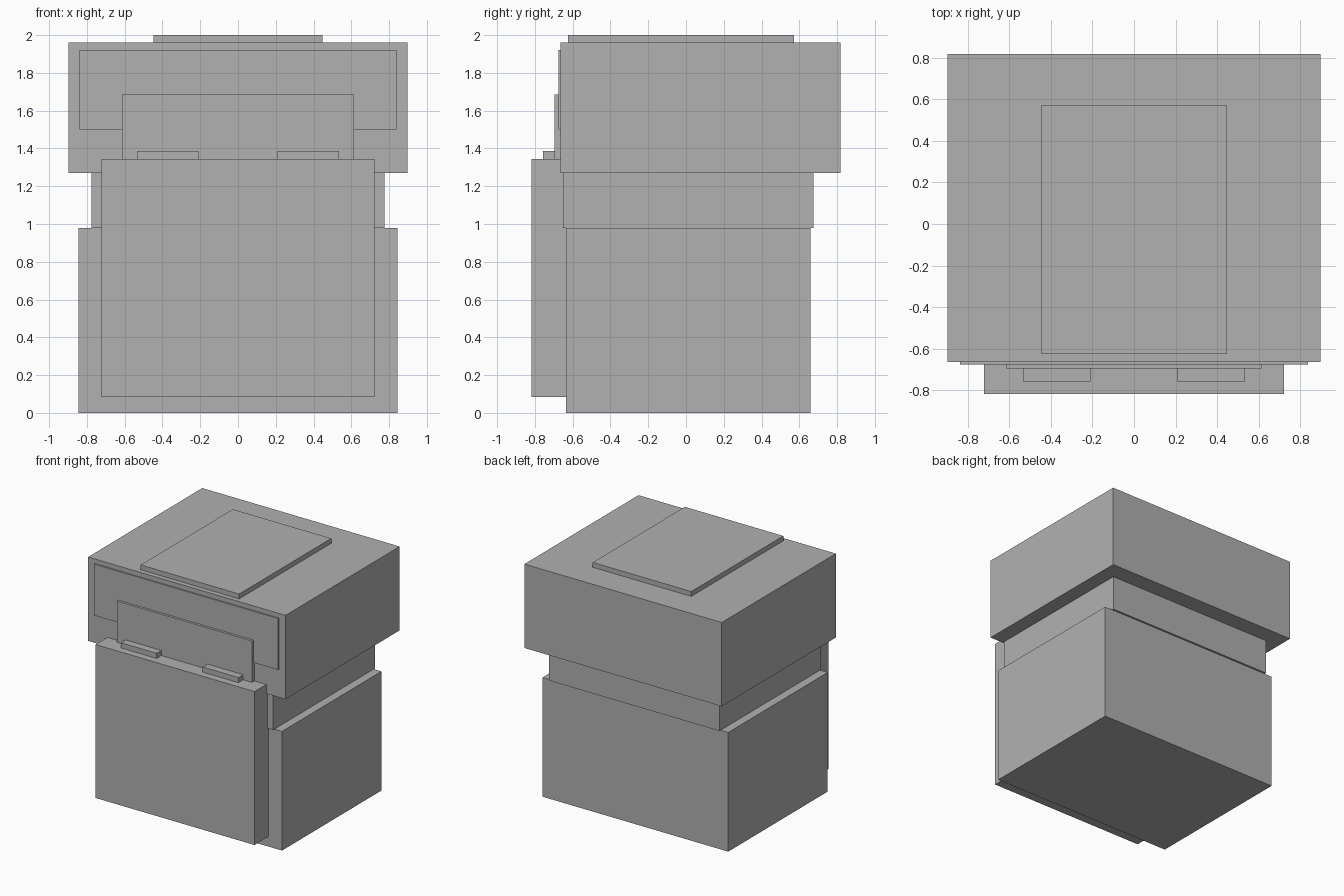
import bpy
import bmesh
from mathutils import Vector

if "Cube" in bpy.data.objects:
    bpy.data.objects.remove(bpy.data.objects["Cube"])

grey = bpy.data.materials.new("plain_grey")
grey.diffuse_color = (0.44, 0.44, 0.44, 1.0)
grey.use_nodes = True
grey.node_tree.nodes["Principled BSDF"].inputs["Base Color"].default_value = grey.diffuse_color


def box(name, x, y, z):
    """Box spanning the (min, max) ranges x, y and z."""
    lo, hi = Vector((x[0], y[0], z[0])), Vector((x[1], y[1], z[1]))
    centre, size = (lo + hi) / 2, hi - lo
    bm = bmesh.new()
    bmesh.ops.create_cube(bm, size=1)
    bmesh.ops.scale(bm, vec=size, verts=bm.verts)
    mesh = bpy.data.meshes.new(name)
    bm.to_mesh(mesh)
    bm.free()
    mesh.materials.append(grey)
    obj = bpy.data.objects.new(name, mesh)
    obj.location = centre
    bpy.context.collection.objects.link(obj)
    return obj


def centred(name, half_width, y, z):
    return box(name, (-half_width, half_width), y, z)


# Stacked body
centred("base_body", 0.845, (-0.635, 0.658), (0, 0.98))
centred("neck_body", 0.775, (-0.65, 0.674), (0.98, 1.27))
centred("upper_body", 0.898, (-0.665, 0.818), (1.27, 1.96))
centred("top_lid", 0.448, (-0.625, 0.572), (1.96, 2.0))

# Layered front panels
centred("upper_front_plate", 0.838, (-0.676, -0.665), (1.5, 1.922))
centred("middle_front_plate", 0.615, (-0.696, -0.665), (1.3, 1.685))
centred("front_door", 0.723, (-0.818, -0.635), (0.083, 1.345))

# Pair of tabs resting on the door's top edge
for side, label in ((-1, "left"), (1, "right")):
    x = sorted((side * 0.21, side * 0.535))
    box(label + "_door_tab", x, (-0.758, -0.69), (1.345, 1.387))
